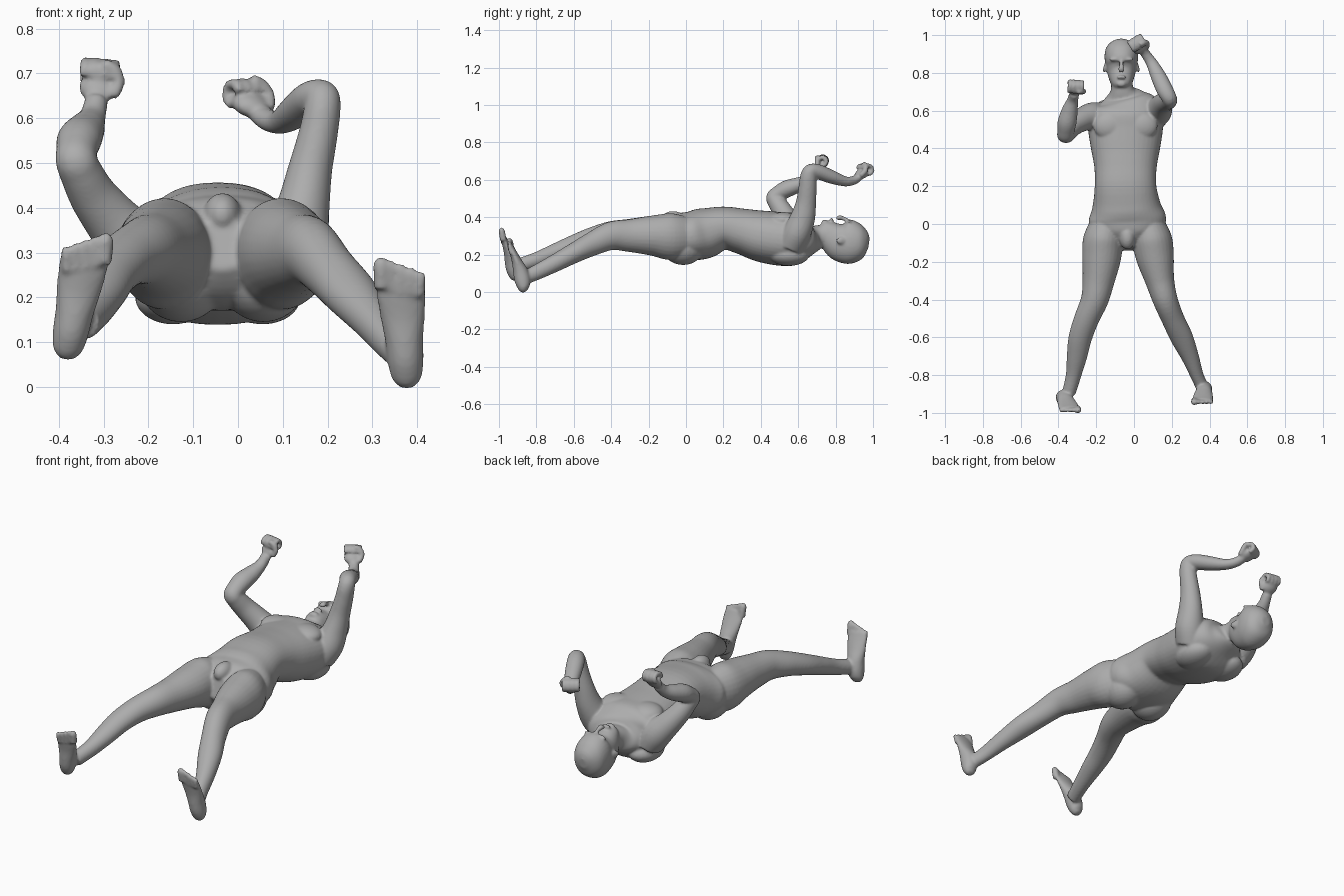
import bpy, bmesh, math
from mathutils import Vector, Matrix

cube = bpy.data.objects.get("Cube")
if cube:
    bpy.data.objects.remove(cube, do_unlink=True)

skin = bpy.data.materials.new("grey skin")
skin.use_nodes = True
GREY = (0.42, 0.42, 0.42, 1)
skin.diffuse_color = GREY
bsdf = skin.node_tree.nodes["Principled BSDF"]
bsdf.inputs["Base Color"].default_value = GREY
bsdf.inputs["Roughness"].default_value = 0.7

bm = bmesh.new()


def spline(keys, steps):
    """Catmull-Rom through tuples of numbers."""
    k = [keys[0]] + list(keys) + [keys[-1]]
    out = []
    for i in range(1, len(k) - 2):
        for s in range(steps):
            t = s / steps
            out.append([0.5 * (2 * b + (c - a) * t + (2 * a - 5 * b + 4 * c - d) * t * t
                               + (3 * b - a - 3 * c + d) * t ** 3)
                        for a, b, c, d in zip(k[i - 1], k[i], k[i + 1], k[i + 2])])
    return out + [list(keys[-1])]


def loft(keys, steps=5, power=2.0, n=28, ref=(1, 0, 0)):
    """Closed skin over sections (x, y, z, half width, half depth)."""
    rows = spline(keys, steps)
    pts = [Vector(r[:3]) for r in rows]
    rings = []
    for i, r in enumerate(rows):
        t = (pts[min(i + 1, len(pts) - 1)] - pts[max(i - 1, 0)]).normalized()
        side = Vector(ref)
        side = (side - t * side.dot(t)).normalized()
        up = t.cross(side)
        ring = []
        for j in range(n):
            a = 2 * math.pi * j / n
            c, s = math.cos(a), math.sin(a)
            u = math.copysign(abs(c) ** (2 / power), c) * max(r[3], 0.004)
            v = math.copysign(abs(s) ** (2 / power), s) * max(r[4], 0.004)
            ring.append(bm.verts.new(pts[i] + side * u + up * v))
        rings.append(ring)
    for p, q in zip(rings, rings[1:]):
        for j in range(n):
            bm.faces.new((p[j], p[(j + 1) % n], q[(j + 1) % n], q[j]))
    bm.faces.new(rings[0][::-1])
    bm.faces.new(rings[-1])


def blob(center, radii, rot=None):
    m = Matrix.Translation(center) @ (rot or Matrix.Identity(4)) @ Matrix.Diagonal((*radii, 1))
    bmesh.ops.create_uvsphere(bm, u_segments=24, v_segments=16, radius=1, matrix=m)


def fist(center, along, knuckles, thumb_side):
    """Closed hand: palm block, four curled fingers and a thumb."""
    c, d = Vector(center), Vector(along).normalized()
    k = Vector(knuckles)
    k = (k - d * k.dot(d)).normalized()
    p = k.cross(d)                      # palm direction
    rot = Matrix((k, d, p)).transposed().to_4x4()
    blob(c - d * 0.008, (0.043, 0.042, 0.026), rot)
    for i in range(4):
        o = c + k * (i - 1.5) * 0.022
        r = 0.0135 - 0.001 * abs(i - 1.5)
        path = [(0.012, -0.014), (0.040, -0.008), (0.044, 0.020), (0.018, 0.036), (0.0, 0.026)]
        loft([(*(o + d * a + p * b), r, r) for a, b in path], 4, n=12, ref=k)
    s = k * thumb_side
    thumb = [(0.034, -0.035, 0.004), (0.046, -0.005, 0.018), (0.034, 0.016, 0.036), (0.008, 0.022, 0.045)]
    loft([(*(c + s * a + d * b + p * e), 0.014, 0.014) for a, b, e in thumb], 4, n=12, ref=p)


def foot(heel, toe, keys, inner):
    """Upright foot; keys are (fraction, forward offset, half width, half depth)."""
    h, t = Vector(heel), Vector(toe)
    loft([(*(h.lerp(t, f) + Vector((0, o, 0))), w, d) for f, o, w, d in keys], 5)
    for i in range(5):                  # big toe lies on the inner side
        x = inner * (0.040 - 0.021 * i)
        r = 0.018 if i == 0 else 0.0125
        top = 0.038 - 0.008 * i
        b = t + Vector((x, 0.004, -0.035 - 0.004 * i))
        e = t + Vector((x * 1.05, -0.006, top - r))
        loft([(*b, r, r), (*b.lerp(e, 0.6), r, r), (*e, r, r * 0.9),
              (*(e + Vector((0, 0, r * 0.8))), r * 0.5, r * 0.5)], 4, n=12)


# Torso and neck
loft([(-.035, -.13, .32, .05, .06), (-.035, -.06, .305, .165, .115), (-.035, .02, .30, .205, .13),
      (-.04, .10, .315, .180, .135), (-.045, .20, .342, .163, .115), (-.045, .30, .325, .165, .122),
      (-.045, .40, .30, .183, .137), (-.045, .50, .285, .198, .143), (-.045, .58, .282, .20, .14),
      (-.047, .635, .282, .175, .11), (-.055, .675, .285, .11, .075), (-.062, .71, .298, .062, .06),
      (-.065, .77, .305, .058, .06)], power=2.25, n=40)
for s in (-1, 1):
    blob((-.035 + s * .092, -.015, .245), (.100, .115, .100))   # buttock
    blob((-.045 + s * .085, .52, .385), (.085, .075, .043))     # chest muscle
    blob((-.045 + s * .10, .55, .20), (.085, .11, .060))        # shoulder blade
blob((-.035, -.07, .385), (.042, .065, .048))                   # groin

# Head with brow, nose, lips and ears
loft([(-.067, .722, .362, .022, .018), (-.067, .735, .352, .042, .036), (-.067, .76, .328, .058, .060),
      (-.067, .79, .297, .070, .090), (-.067, .83, .275, .080, .112), (-.067, .88, .268, .089, .118),
      (-.067, .93, .264, .082, .098), (-.067, .962, .262, .056, .066), (-.067, .978, .26, .022, .026)],
     power=2.15, n=36)
loft([(-.067, .866, .383, .009, .009), (-.067, .84, .394, .012, .012), (-.067, .818, .398, .018, .013),
      (-.067, .808, .388, .014, .010)], 4, n=14)
blob((-.067, .778, .385), (.026, .011, .012))
blob((-.067, .742, .372), (.026, .018, .016))
for s in (-1, 1):
    blob((-.067 + s * .035, .872, .372), (.030, .010, .013))
    blob((-.067 + s * .084, .832, .275), (.010, .032, .020), Matrix.Rotation(s * .3, 4, 'Z'))

# Arms
loft([(.095, .56, .25, .07, .075), (.125, .595, .32, .075, .075), (.145, .625, .40, .060, .066),
      (.160, .642, .48, .050, .054), (.178, .65, .56, .044, .048), (.188, .655, .62, .041, .044),
      (.186, .668, .648, .040, .038), (.163, .71, .642, .044, .040), (.13, .78, .615, .041, .036),
      (.095, .85, .592, .031, .027), (.065, .895, .597, .026, .024), (.045, .925, .615, .026, .022)])
loft([(-.185, .57, .25, .07, .075), (-.225, .57, .31, .075, .072), (-.275, .552, .365, .064, .062),
      (-.322, .52, .425, .054, .054), (-.350, .486, .478, .048, .048), (-.361, .470, .505, .046, .042),
      (-.360, .495, .528, .046, .042), (-.354, .54, .552, .050, .046), (-.340, .60, .574, .043, .040),
      (-.325, .655, .602, .030, .029), (-.316, .69, .64, .026, .025)])
fist((.024, .945, .635), (-.45, .75, .45), (.8, .5, 0), 1)
fist((-.311, .722, .676), (.1, .6, .75), (1, 0, 0), 1)

# Legs
loft([(.07, .02, .30, .08, .10), (.095, -.08, .297, .105, .125), (.112, -.18, .302, .100, .108),
      (.137, -.30, .302, .077, .088), (.165, -.40, .30, .066, .076), (.205, -.50, .258, .060, .064),
      (.252, -.60, .208, .060, .054), (.296, -.70, .155, .047, .047), (.333, -.80, .105, .035, .041),
      (.362, -.865, .075, .034, .036)])
loft([(-.14, .02, .30, .08, .10), (-.163, -.08, .297, .105, .125), (-.172, -.18, .304, .103, .106),
      (-.188, -.30, .305, .085, .087), (-.208, -.40, .304, .073, .075), (-.250, -.50, .285, .066, .062),
      (-.284, -.60, .252, .062, .053), (-.302, -.70, .212, .054, .047), (-.320, -.80, .172, .041, .041),
      (-.345, -.895, .142, .036, .038)])

# Feet
profile = [(0, .01, .016, .014), (.07, .006, .033, .030), (.22, .010, .040, .042), (.42, .012, .043, .040),
           (.62, .008, .050, .028), (.82, .002, .055, .019), (.96, 0, .050, .012)]
foot((.378, -.868, .003), (.361, -.937, .255), profile, -1)
foot((-.384, -.915, .067), (-.338, -.980, .310), profile, 1)

# Fuse everything into one smooth skin
bmesh.ops.recalc_face_normals(bm, faces=bm.faces)
mesh = bpy.data.meshes.new("body")
bm.to_mesh(mesh)
bm.free()
mesh.materials.append(skin)
body = bpy.data.objects.new("body", mesh)
bpy.context.collection.objects.link(body)
fuse = body.modifiers.new("fuse", 'REMESH')
fuse.mode = 'VOXEL'
fuse.voxel_size = 0.0065
fuse.use_smooth_shade = True
soften = body.modifiers.new("soften", 'SMOOTH')
soften.factor = 0.5
soften.iterations = 6
